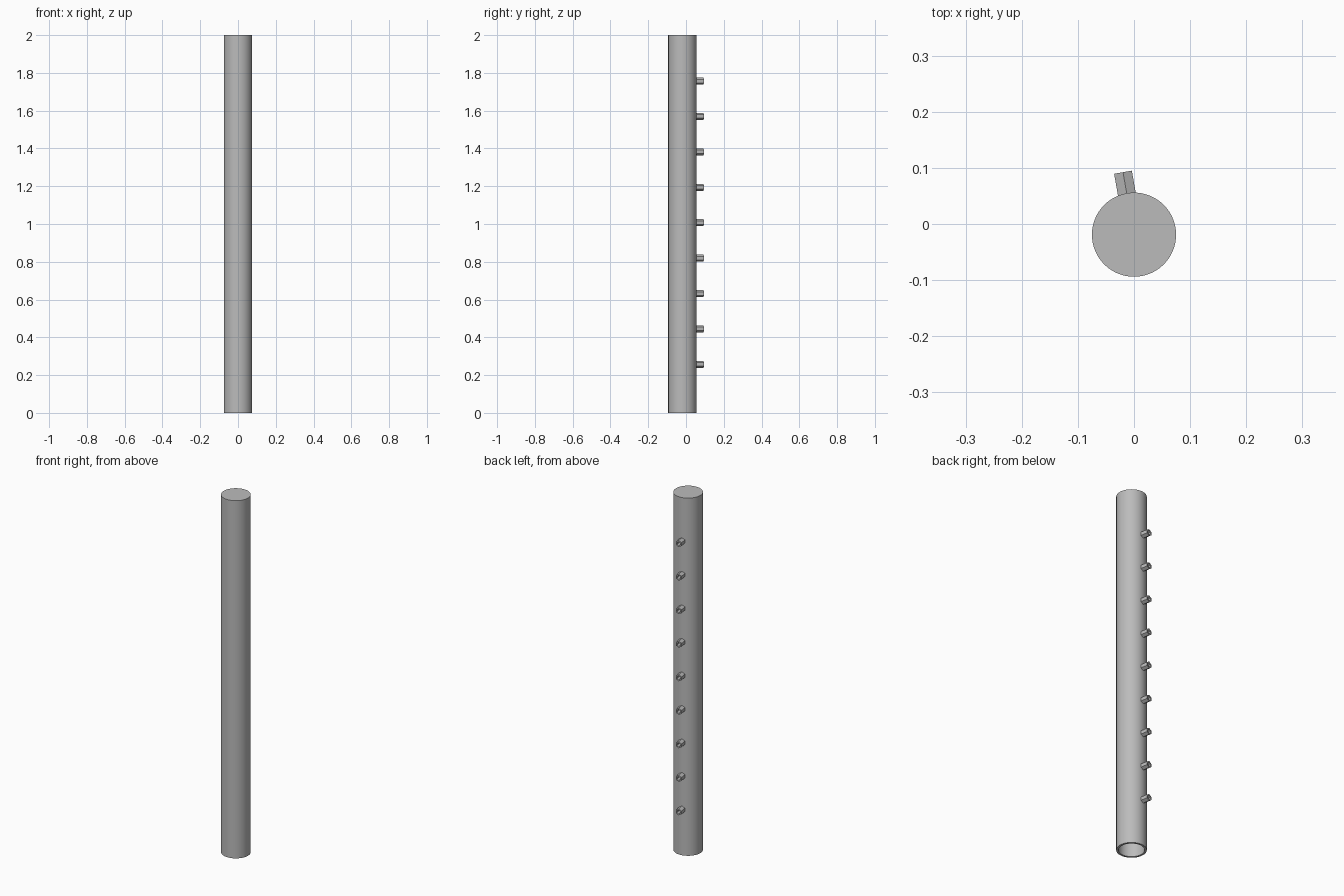
import bpy
import bmesh
from math import radians, pi
from mathutils import Matrix, Vector

cube = bpy.data.objects.get("Cube")
if cube:
    bpy.data.objects.remove(cube, do_unlink=True)

grey = bpy.data.materials.new("plain grey")
grey.use_nodes = True
colour = (0.5, 0.5, 0.5, 1)
grey.diffuse_color = colour
grey.node_tree.nodes["Principled BSDF"].inputs["Base Color"].default_value = colour

CENTRE = Vector((0, -0.019, 0))


def tube(name, outer, inner, sides, start, end, floor, matrix):
    """Hollow tube along local z, open at the start; the far end is solid or a blind bore."""
    bm = bmesh.new()
    rings = []
    for radius, z in ((inner, floor), (inner, start), (outer, start), (outer, end)):
        ring = bmesh.ops.create_circle(bm, segments=sides, radius=radius,
                                       matrix=Matrix.Translation((0, 0, z)))
        rings.append(ring["verts"])
    for a, b in zip(rings, rings[1:]):
        for i in range(sides):
            j = (i + 1) % sides
            bm.faces.new((a[i], a[j], b[j], b[i]))
    bm.faces.new(rings[0])
    bm.faces.new(rings[-1])
    bmesh.ops.recalc_face_normals(bm, faces=bm.faces[:])
    mesh = bpy.data.meshes.new(name)
    bm.to_mesh(mesh)
    bm.free()
    mesh.materials.append(grey)
    obj = bpy.data.objects.new(name, mesh)
    bpy.context.collection.objects.link(obj)
    obj.matrix_world = matrix
    return obj


# Main pipe: open below, capped on top
pipe = tube("pipe", 0.075, 0.064, 64, 0, 2, 1.99, Matrix.Translation(CENTRE))
bpy.context.view_layer.objects.active = pipe
pipe.select_set(True)
bpy.ops.object.shade_smooth_by_angle(angle=radians(30))

# Row of hexagonal nozzles, turned slightly off the back, open outward
for k in range(9):
    place = (Matrix.Translation(CENTRE + Vector((0, 0, 0.257 + 0.1875 * k)))
             @ Matrix.Rotation(radians(10), 4, "Z")
             @ Matrix.Rotation(-pi / 2, 4, "X"))
    tube(f"nozzle_{k + 1}", 0.0185, 0.011, 6, 0.113, 0.066, 0.07, place)
